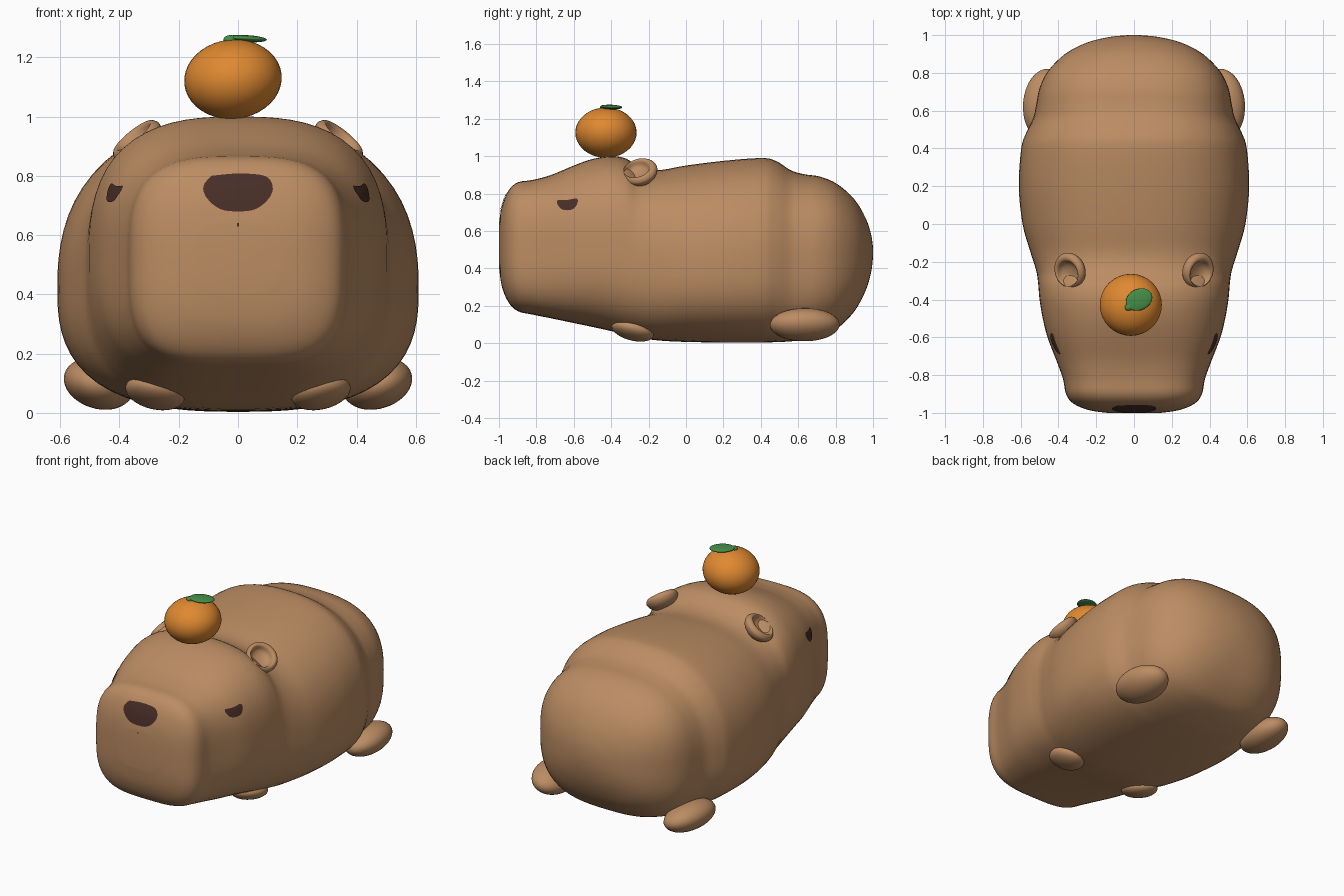
import bpy, bmesh, math
from mathutils import Vector, Matrix, Euler
from mathutils.bvhtree import BVHTree

if "Cube" in bpy.data.objects:
    bpy.data.objects.remove(bpy.data.objects["Cube"])


def material(name, rgb):
    m = bpy.data.materials.new(name)
    m.use_nodes = True
    m.diffuse_color = (*rgb, 1)
    m.node_tree.nodes["Principled BSDF"].inputs["Base Color"].default_value = (*rgb, 1)
    return m


FUR = material("tan fur", (0.50, 0.265, 0.125))
DARK = material("dark brown", (0.065, 0.027, 0.02))
ORANGE = material("orange peel", (0.74, 0.25, 0.03))
GREEN = material("leaf green", (0.06, 0.27, 0.065))


def finish(bm, name, mat):
    bmesh.ops.recalc_face_normals(bm, faces=bm.faces)
    for f in bm.faces:
        f.smooth = True
    mesh = bpy.data.meshes.new(name)
    bm.to_mesh(mesh)
    bm.free()
    mesh.materials.append(mat)
    ob = bpy.data.objects.new(name, mesh)
    bpy.context.collection.objects.link(ob)
    return ob


def loft(rings):
    """Skin closed rings of points and close both ends with a fan."""
    bm = bmesh.new()
    loops = [[bm.verts.new(p) for p in ring] for ring in rings]
    n = len(loops[0])
    for a, b in zip(loops, loops[1:]):
        for i in range(n):
            j = (i + 1) % n
            bm.faces.new((a[i], a[j], b[j], b[i]))
    for loop in (loops[0], loops[-1]):
        tip = bm.verts.new(sum((v.co for v in loop), Vector()) / n)
        for i in range(n):
            bm.faces.new((loop[i], loop[(i + 1) % n], tip))
    return bm


def ellipsoid(name, mat, centre, radii, rot=(0, 0, 0)):
    bm = bmesh.new()
    bmesh.ops.create_uvsphere(bm, u_segments=32, v_segments=20, radius=1)
    turn = Euler([math.radians(a) for a in rot]).to_matrix().to_4x4()
    bm.transform(Matrix.Translation(centre) @ turn @ Matrix.Diagonal((*radii, 1)))
    return finish(bm, name, mat)


# Body: rounded sections along y
# (y, half width, bottom, top, squareness, relative height of the widest point)
stations = [
    (-1.0, .14, .41, .64, 2.6, .5), (-.985, .24, .305, .73, 2.9, .5), (-.95, .322, .22, .815, 3.1, .5),
    (-.9, .36, .172, .86, 3.2, .5), (-.82, .376, .153, .873, 3.2, .5), (-.72, .412, .133, .90, 3, .5),
    (-.6, .458, .108, .95, 2.8, .5), (-.5, .483, .087, .985, 2.7, .5), (-.4, .5, .065, 1.0, 2.7, .5),
    (-.32, .507, .045, .987, 2.7, .49), (-.25, .517, .03, .942, 2.6, .48), (-.15, .548, .015, .925, 2.5, .46),
    (0, .59, .007, .95, 2.4, .44), (.2, .61, .004, .975, 2.4, .43), (.4, .597, .004, .99, 2.4, .43),
    (.48, .572, .006, .975, 2.4, .44), (.56, .534, .01, .925, 2.5, .46), (.63, .518, .02, .904, 2.6, .47),
    (.72, .5, .04, .89, 2.6, .48), (.81, .455, .08, .85, 2.6, .5), (.9, .365, .17, .77, 2.5, .5),
    (.96, .25, .28, .67, 2.3, .5), (.99, .13, .38, .58, 2, .5), (1.0, .03, .46, .51, 2, .5),
]


def smooth_path(pts, steps):
    out = []
    for i in range(len(pts) - 1):
        a, b, c, d = (pts[min(max(i + k, 0), len(pts) - 1)] for k in (-1, 0, 1, 2))
        for s in range(steps):
            t = s / steps
            out.append([q + t * ((r - p) + t * ((2 * p - 5 * q + 4 * r - e) + t * (3 * (q - r) + e - p))) / 2
                        for p, q, r, e in zip(a, b, c, d)])
    return out + [list(pts[-1])]


def section(y, hw, bottom, top, square, middle, count=72):
    ring = []
    mid = bottom + (top - bottom) * middle
    for i in range(count):
        a = math.tau * i / count
        c, s = math.cos(a), math.sin(a)
        n, half = (square, top - mid) if s > 0 else (square + .3, mid - bottom)
        r = (abs(c) ** n + abs(s) ** n) ** (-1 / n)
        ring.append(Vector((hw * r * c, y, mid + half * r * s)))
    return ring


body_bm = loft([section(*st) for st in smooth_path(stations, 4)])
skin = BVHTree.FromBMesh(body_bm)
finish(body_bm, "body", FUR)


# Painted patches: outlines laid onto the body skin along a direction
def patch(name, outline, place, direction):
    outline = smooth_path(outline + outline[:1], 4)[:-1]
    cx = sum(p[0] for p in outline) / len(outline)
    cz = sum(p[1] for p in outline) / len(outline)
    rings = []
    for k in (1, .75, .5, .25, .02):
        ring = []
        for u, w in outline:
            start = place(cx + (u - cx) * k, cz + (w - cz) * k)
            ring.append(skin.ray_cast(start, direction)[0] - direction * .004)
        rings.append(ring)
    bm = loft(rings)
    outer = [f for f in bm.faces if len(f.verts) == 3][:len(outline)]
    bmesh.ops.delete(bm, geom=outer, context='FACES')
    loose = [v for v in bm.verts if not v.link_faces]
    bmesh.ops.delete(bm, geom=loose, context='VERTS')
    finish(bm, name, DARK)


patch("nose", [(-.09, .80), (0, .808), (.09, .80), (.117, .765), (.105, .725),
               (.06, .688), (0, .68), (-.06, .688), (-.105, .725), (-.117, .765)],
      lambda u, w: Vector((u, -2, w)), Vector((0, 1, 0)))
patch("mouth_mark", [(-.003, .64), (.003, .64), (.003, .63), (-.003, .63)],
      lambda u, w: Vector((u, -2, w)), Vector((0, 1, 0)))
eye = [(-.685, .767), (-.635, .766), (-.585, .774), (-.58, .75), (-.6, .72),
       (-.635, .711), (-.67, .72), (-.69, .75)]

for side, s in (("left", 1), ("right", -1)):
    patch(side + "_eye", eye, lambda u, w: Vector((2 * s, u, w)), Vector((-s, 0, 0)))

    # Feet: flattened pads tipped up on the outside
    ellipsoid(side + "_hind_foot", FUR, (.47 * s, .635, .099), (.12, .187, .085), (0, -17 * s, 5 * s))
    ellipsoid(side + "_front_foot", FUR, (.28 * s, -.285, .068), (.102, .116, .05), (-14, -13 * s, 0))

    # Ear: a turned dish whose hollow leans forward
    n = Vector((.6 * s, -.22, .74)).normalized()
    fwd = Vector((0, -1, 0))
    fwd = (fwd - n * fwd.dot(n)).normalized()
    across = n.cross(fwd)
    centre = Vector((.335 * s, -.245, .91))
    dish = [(.01, -.05, 0), (.05, -.045, 0), (.083, -.022, 0), (.096, .005, 0), (.092, .022, 0),
            (.081, .033, .003), (.069, .03, .01), (.058, .006, .013), (.035, -.008, .013), (.01, -.012, .013)]
    rings = []
    for r, h, lean in smooth_path(dish, 3):
        rings.append([centre + n * h + fwd * (lean + r * math.cos(a)) + across * r * math.sin(a)
                      for a in (math.tau * i / 32 for i in range(32))])
    finish(loft(rings), side + "_ear", FUR)

# Fruit resting on the head, with a leaf and stem
ellipsoid("fruit", ORANGE, (-.017, -.428, 1.126), (.165, .164, .134), (0, -6, 0))
ellipsoid("leaf", GREEN, (.027, -.4, 1.263), (.073, .056, .012), (0, 3, 25))
ellipsoid("leaf_base", GREEN, (-.025, -.438, 1.26), (.025, .02, .015), (0, 0, 30))
